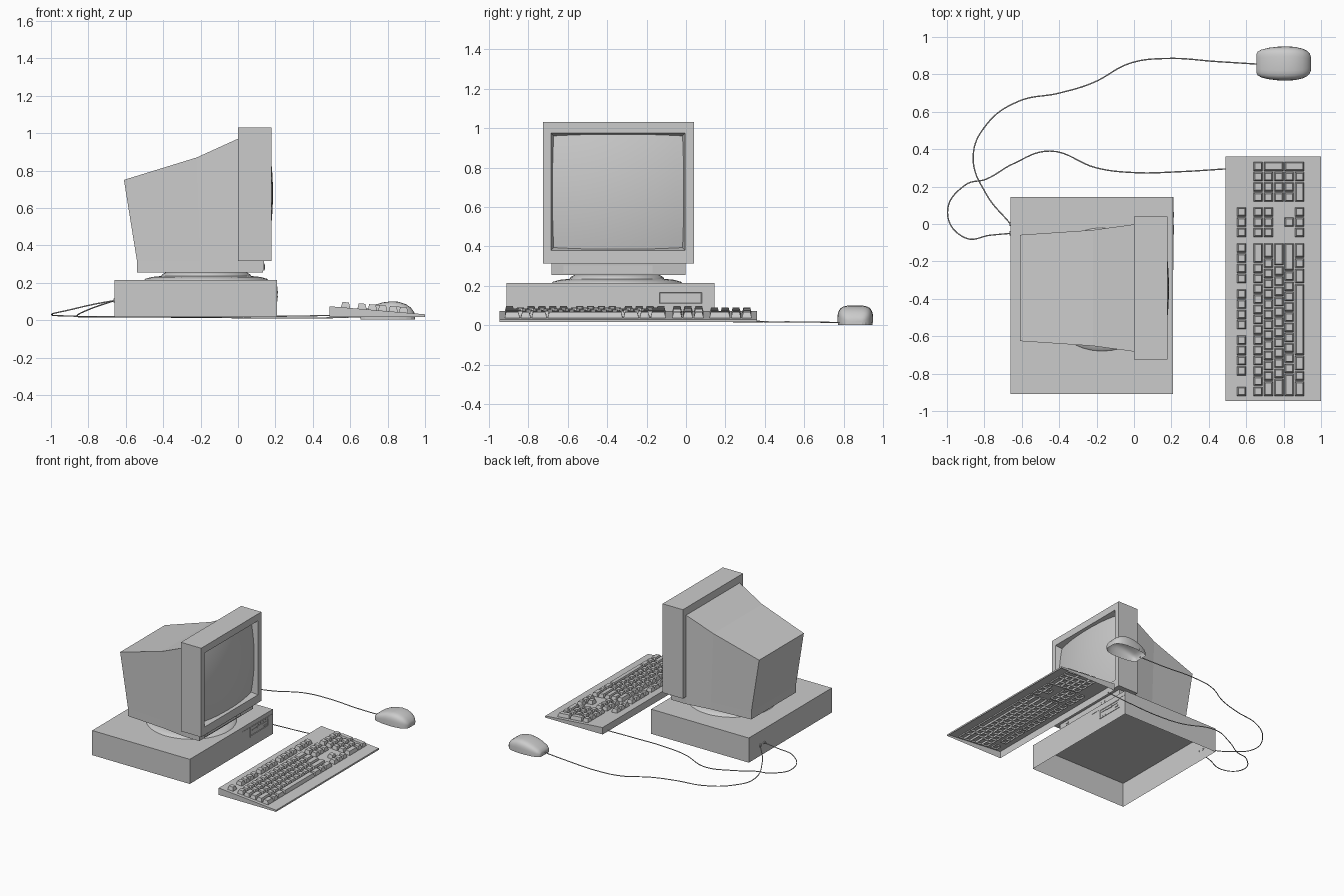
import bpy, bmesh, math
from mathutils import Vector

if "Cube" in bpy.data.objects:
    bpy.data.objects.remove(bpy.data.objects["Cube"])

YC = -0.342  # centre line of the monitor


def finish(bm, name, smooth=False):
    bmesh.ops.remove_doubles(bm, verts=bm.verts, dist=1e-5)
    bmesh.ops.recalc_face_normals(bm, faces=bm.faces)
    me = bpy.data.meshes.new(name)
    bm.to_mesh(me)
    bm.free()
    ob = bpy.data.objects.new(name, me)
    bpy.context.collection.objects.link(ob)
    if smooth:
        bpy.context.view_layer.objects.active = ob
        ob.select_set(True)
        bpy.ops.object.shade_smooth_by_angle(angle=math.radians(40))
        ob.select_set(False)
    return ob


def loft(bm, rings, caps=(True, True), closed=True):
    vs = [[bm.verts.new(p) for p in r] for r in rings]
    n = len(vs[0])
    for a, b in zip(vs, vs[1:]):
        for i in range(n if closed else n - 1):
            j = (i + 1) % n
            bm.faces.new((a[i], a[j], b[j], b[i]))
    if caps[0]:
        bm.faces.new(vs[0])
    if caps[1]:
        bm.faces.new(vs[-1])


def rect(x0, x1, y0, y1, z):
    return [(x0, y0, z), (x1, y0, z), (x1, y1, z), (x0, y1, z)]


def rect_x(x, y0, y1, z0, z1):
    return [(x, y0, z0), (x, y1, z0), (x, y1, z1), (x, y0, z1)]


def box(name, x0, x1, y0, y1, z0, z1, bottom=True):
    bm = bmesh.new()
    loft(bm, [rect(x0, x1, y0, y1, z0), rect(x0, x1, y0, y1, z1)], (bottom, True))
    return finish(bm, name)


def disc(name, x, y, z, r, depth):
    bm = bmesh.new()
    loft(bm, [[(x + d, y + r * math.cos(t), z + r * math.sin(t))
               for t in [k * math.tau / 16 for k in range(16)]] for d in (0, depth)])
    return finish(bm, name, True)


# System case, an open-bottomed shell
box("system_case", -0.66, 0.208, -0.91, 0.145, 0.017, 0.215, bottom=False)

# Disk drive panel: stepped frame, slot and button
bm = bmesh.new()
loft(bm, [rect_x(0.207, -0.145, 0.09, 0.1, 0.178), rect_x(0.212, -0.145, 0.09, 0.1, 0.178),
          rect_x(0.212, -0.135, 0.08, 0.11, 0.168), rect_x(0.209, -0.132, 0.077, 0.113, 0.165)])
finish(bm, "drive_panel")
box("drive_slot", 0.207, 0.212, -0.12, 0.06, 0.146, 0.152)
box("drive_latch", 0.207, 0.214, -0.055, -0.005, 0.142, 0.157)
box("drive_button", 0.207, 0.214, 0.035, 0.065, 0.12, 0.13)
box("panel_seam_side", 0.207, 0.210, -0.246, -0.243, 0.1, 0.18)
box("panel_seam_top", 0.207, 0.210, -0.246, 0.145, 0.178, 0.181)

# Swivel foot, turned from a profile
bm = bmesh.new()
prof = [(0.33, 0.215), (0.325, 0.221), (0.29, 0.231), (0.24, 0.236), (0.235, 0.245), (0.215, 0.256)]
loft(bm, [[(-0.17 + r * math.cos(t), -0.35 + r * math.sin(t), z)
           for t in [k * math.tau / 40 for k in range(40)]] for r, z in prof])
finish(bm, "swivel_foot", True)

# Monitor rear housing: x at top, x at bottom, half width, top height
bm = bmesh.new()
loft(bm, [[(xb, YC - h, 0.315), (xb, YC + h, 0.315), (xt, YC + h, zt), (xt, YC - h, zt)]
          for xt, xb, h, zt in [(0, 0, 0.34, 0.97), (-0.22, -0.2, 0.31, 0.87), (-0.61, -0.54, 0.284, 0.75)]])
finish(bm, "monitor_housing")

# Plinth under the monitor
plan = [(0.14, 0.34), (0, 0.34), (-0.2, 0.31), (-0.54, 0.284)]
bm = bmesh.new()
loft(bm, [[(x + (dx if x > 0.1 else 0), YC + s * h, z) for s, pts in ((1, plan), (-1, plan[::-1])) for x, h in pts]
          for z, dx in ((0.255, -0.006), (0.315, 0))])
finish(bm, "monitor_plinth")
box("control_strip", 0.13, 0.142, -0.62, -0.17, 0.265, 0.303)
disc("power_button", 0.14, -0.215, 0.284, 0.014, 0.005)
for i, z in enumerate((0.276, 0.292)):
    box(f"control_slider_{i}", 0.14, 0.145, -0.605, -0.58, z - 0.004, z + 0.004)

# Bezel with a recessed opening
bm = bmesh.new()
loft(bm, [rect_x(0, -0.725, 0.04, 0.315, 1.03), rect_x(0.18, -0.725, 0.04, 0.315, 1.03),
          rect_x(0.18, -0.685, -0.004, 0.38, 0.975), rect_x(0.12, -0.668, -0.02, 0.397, 0.958)],
     (True, False))
finish(bm, "monitor_bezel")

# Bulging screen glass, a patch of a large sphere
bm = bmesh.new()
N = 16
loft(bm, [[(0.187 - (dy * dy + dz * dz) / 3.2, YC - 0.002 + dy, 0.6775 + dz)
           for dy in [0.332 * (2 * i / N - 1) for i in range(N + 1)]]
          for dz in [0.289 * (2 * j / N - 1) for j in range(N + 1)]], (False, False), False)
finish(bm, "screen_glass", True)


# Keyboard deck: open-bottomed wedge
def deck(x):
    return 0.074 - (x - 0.49) * 0.084


KY0, KY1 = -0.945, 0.36
bm = bmesh.new()
loft(bm, [rect(0.49, 1.0, KY0, KY1, 0.018),
          [(x, y, deck(x)) for x, y in ((0.49, KY0), (1.0, KY0), (1.0, KY1), (0.49, KY1))]], (False, True))
finish(bm, "keyboard_deck")

# Keys: tapered blocks placed on a unit grid
U = 0.0548
ROW_X = [0.55] + [0.638 + 0.0555 * i for i in range(5)]
bm = bmesh.new()


def key(row, u, w=1.0, tall=1):
    x0, y0 = ROW_X[row], -0.92 + u * U
    x1, y1 = x0 + 0.0555 * tall - 0.005, y0 + w * U - 0.004
    t = 0.008

    def ring(i, h):
        return [(x, y, deck(x) + h) for x, y, _ in rect(x0 + i, x1 - i, y0 + i, y1 - i, 0)]
    loft(bm, [ring(0, -0.012), ring(0.002, 0.006), ring(t, 0.029)], (False, True))


def key_row(row, u, widths):
    for w in widths:
        key(row, u, w)
        u += w


key(0, 0)
for start in (2, 6.5, 11):
    key_row(0, start, [1] * 4)
key_row(1, 0, [1] * 13 + [2])
key_row(2, 0, [1.5] + [1] * 12 + [1.5])
key_row(3, 0, [1.75] + [1] * 11 + [2.25])
key_row(4, 0, [2.25] + [1] * 10 + [2.75])
key_row(5, 0, [1.5, 1, 1.5, 7, 1.5, 1, 1.5])
NAV, PAD = 15.5, 18.95
for r in (0, 1, 2, 5):
    key_row(r, NAV, [1] * 3)
key(4, NAV + 1)
key_row(1, PAD, [1] * 4)
for r in (2, 3, 4):
    key_row(r, PAD, [1] * 3)
key_row(5, PAD, [2, 1])
key(2, PAD + 3, tall=2)
key(4, PAD + 3, tall=2)
finish(bm, "keyboard_keys")

# Mouse shell: rounded sections along its length (x, half width, height)
stations = [(0.655, 0.052, 0.028), (0.66, 0.062, 0.042), (0.68, 0.074, 0.058), (0.72, 0.084, 0.078),
            (0.77, 0.090, 0.094), (0.82, 0.091, 0.101), (0.86, 0.089, 0.098), (0.90, 0.080, 0.084),
            (0.925, 0.068, 0.066), (0.94, 0.052, 0.046), (0.946, 0.036, 0.032)]


def section(x, w, h, n=18):
    pts = []
    for k in range(n + 1):
        t = math.pi * k / n
        c, s = math.cos(t), math.sin(t)
        pts.append((x, 0.858 + w * math.copysign(abs(c) ** 0.5, c), 0.014 + (h - 0.014) * abs(s) ** 0.6))
    return pts


bm = bmesh.new()
loft(bm, [section(*s) for s in stations], (True, True), False)
finish(bm, "mouse_shell", True)

# Mouse sole
bm = bmesh.new()
outline = [(x, 0.858 + s * w * 0.97) for s, st in ((1, stations), (-1, stations[::-1])) for x, w, _ in st]
loft(bm, [[(x, y, z) for x, y in outline] for z in (0.003, 0.016)], (False, False))
finish(bm, "mouse_sole")


# Cables
def cable(name, pts):
    cu = bpy.data.curves.new(name, 'CURVE')
    cu.dimensions = '3D'
    cu.bevel_depth = 0.0035
    cu.bevel_resolution = 1
    cu.resolution_u = 8
    sp = cu.splines.new('BEZIER')
    sp.bezier_points.add(len(pts) - 1)
    for b, p in zip(sp.bezier_points, pts):
        b.co = Vector(p)
        b.handle_left_type = b.handle_right_type = 'AUTO'
    bpy.context.collection.objects.link(bpy.data.objects.new(name, cu))


cable("mouse_cable", [(0.66, 0.855, 0.018), (0.45, 0.868, 0.012), (0.17, 0.885, 0.012), (-0.02, 0.86, 0.013),
                      (-0.22, 0.755, 0.015), (-0.4, 0.70, 0.016), (-0.62, 0.655, 0.017), (-0.79, 0.53, 0.018),
                      (-0.86, 0.36, 0.022), (-0.79, 0.16, 0.06), (-0.66, 0.0, 0.105)])
cable("keyboard_cable", [(0.495, 0.295, 0.025), (0.25, 0.28, 0.021), (0.0, 0.275, 0.019), (-0.2, 0.3, 0.018),
                         (-0.45, 0.39, 0.018), (-0.65, 0.32, 0.018), (-0.79, 0.24, 0.019), (-0.9, 0.21, 0.022),
                         (-0.997, 0.06, 0.03), (-0.9, -0.075, 0.055), (-0.77, -0.06, 0.085), (-0.66, -0.05, 0.105)])
for i, y in enumerate((0.0, -0.05)):
    disc(f"cable_plug_{i}", -0.666, y, 0.105, 0.012, 0.008)
